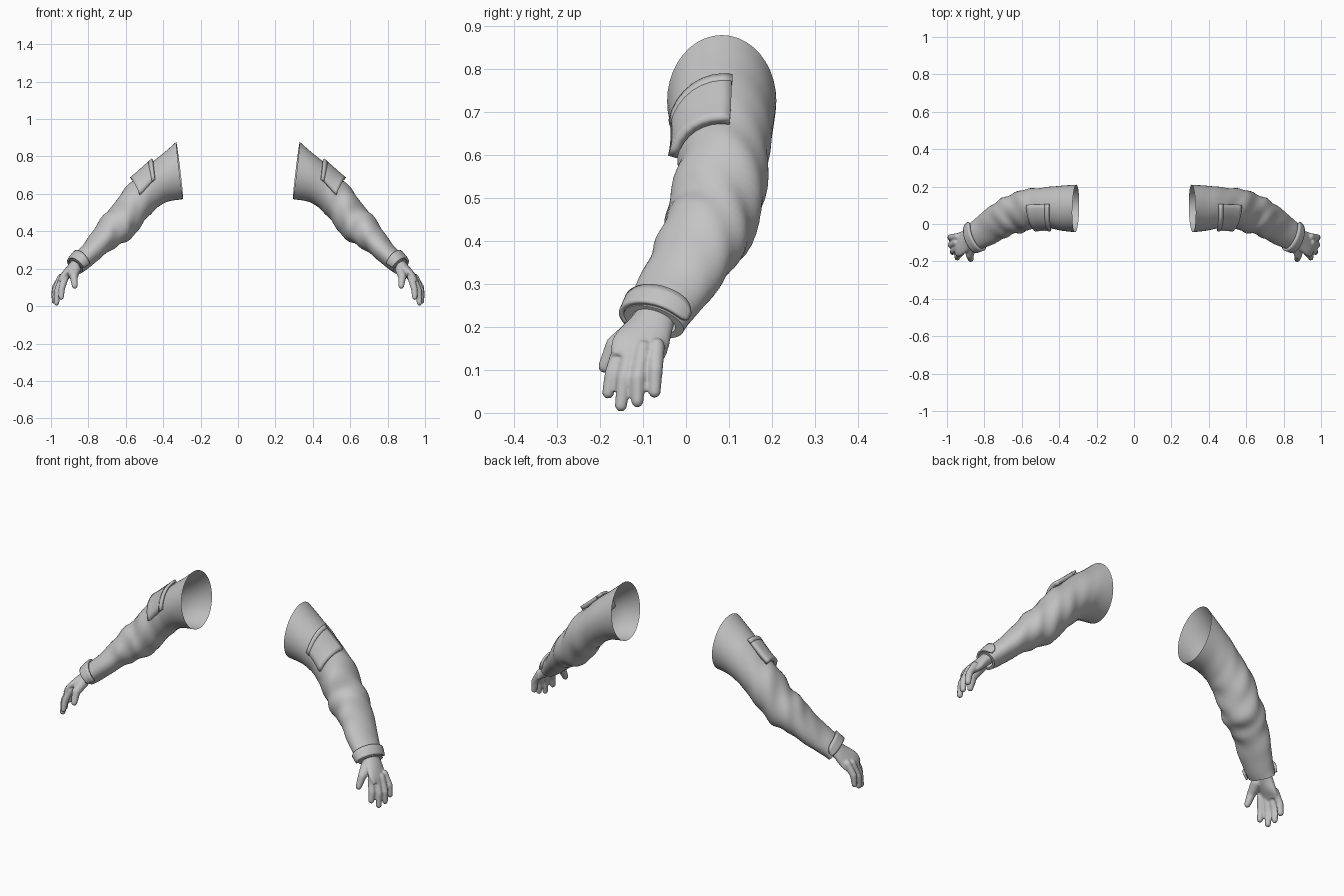
import bpy, bmesh
from math import sin, cos, pi, radians, exp
from mathutils import Vector

if "Cube" in bpy.data.objects:
    bpy.data.objects.remove(bpy.data.objects["Cube"])

grey = bpy.data.materials.new("plain_grey")
grey.use_nodes = True
colour = (0.55, 0.55, 0.55, 1)
grey.diffuse_color = colour
grey.node_tree.nodes["Principled BSDF"].inputs["Base Color"].default_value = colour

# Cross-sections: outer x, z, inner x, z, middle y, half width
SLEEVE = [
    (.33, .878, .293, .572, .083, .127),
    (.39, .825, .37, .56, .085, .121),
    (.46, .768, .42, .535, .088, .112),
    (.53, .70, .465, .495, .088, .106),
    (.60, .632, .515, .435, .08, .106),
    (.665, .545, .57, .365, .063, .108),
    (.72, .48, .635, .325, .037, .100),
    (.77, .41, .695, .29, .01, .095),
    (.82, .335, .757, .238, -.03, .088),
    (.87, .283, .81, .195, -.06, .078),
    (.90, .245, .835, .178, -.075, .074),
]
PALM = [
    (.88, .255, .83, .215, -.065, .045),
    (.905, .225, .862, .185, -.08, .052),
    (.937, .185, .888, .163, -.097, .062),
    (.957, .155, .915, .142, -.11, .066),
    (.965, .13, .935, .125, -.115, .060),
]


def spline(rows, s):
    """Smooth interpolation through the cross-section table."""
    last = len(rows) - 1
    i = min(int(max(s, 0)), last - 1)
    t = s - i
    p = [rows[min(max(i + k, 0), last)] for k in (-1, 0, 1, 2)]
    return [b + t * ((c - a) / 2 + t * (a - 2.5 * b + 2 * c - d / 2
            + t * (1.5 * (b - c) + (d - a) / 2))) for a, b, c, d in zip(*p)]


def section(rows, s):
    def mid(r):
        return Vector(((r[0] + r[2]) / 2, r[4], (r[1] + r[3]) / 2))
    r = spline(rows, s)
    top = len(rows) - 1
    tangent = mid(spline(rows, min(s + .4, top))) - mid(spline(rows, max(s - .4, 0)))
    up = Vector((r[0] - r[2], 0, r[1] - r[3])) / 2
    side = up.cross(tangent).normalized() * r[5]
    if side.y > 0:
        side = -side
    return mid(r), up, side


def surface(rows, s, angle, lift=0, folds=0):
    """Point on a limb; angle 0 is the outer edge, 90 degrees the front."""
    mid, up, side = section(rows, s)
    radial = up * cos(angle) + side * sin(angle)
    bump = sin(4.2 * s + 2 * sin(angle + .6)) * cos(angle * 2 + s)
    radial *= 1 + folds * bump * exp(-((s - 5.3) / 2.2) ** 2)
    return mid + radial + radial.normalized() * lift


def finish(name, bm, bevel=0, thickness=0, remesh=0, angle=60):
    bmesh.ops.recalc_face_normals(bm, faces=bm.faces[:])
    mesh = bpy.data.meshes.new(name)
    bm.to_mesh(mesh)
    bm.free()
    mesh.materials.append(grey)
    ob = bpy.data.objects.new(name, mesh)
    bpy.context.collection.objects.link(ob)
    if thickness:
        m = ob.modifiers.new("thickness", 'SOLIDIFY')
        m.thickness, m.offset = thickness, 0
    if bevel:
        m = ob.modifiers.new("soft_edge", 'BEVEL')
        m.width, m.segments = bevel, 2
    if remesh:
        m = ob.modifiers.new("fuse", 'REMESH')
        m.mode, m.voxel_size, m.use_smooth_shade = 'VOXEL', remesh, True
        m = ob.modifiers.new("relax", 'SMOOTH')
        m.factor, m.iterations = .5, 4
    m = ob.modifiers.new("other_arm", 'MIRROR')
    m.use_mirror_merge = False
    bpy.context.view_layer.objects.active = ob
    ob.select_set(True)
    bpy.ops.object.shade_smooth_by_angle(angle=radians(angle))
    ob.select_set(False)
    return ob


def grid(bm, point, nu, nv, wrap=False):
    """Quad sheet through point(u, v), optionally closed around v."""
    cols = nv if wrap else nv + 1
    v = [[bm.verts.new(point(i / nu, j / nv)) for j in range(cols)] for i in range(nu + 1)]
    for i in range(nu):
        for j in range(nv):
            k = (j + 1) % cols
            bm.faces.new((v[i][j], v[i + 1][j], v[i + 1][k], v[i][k]))
    return v


# Sleeve with cloth folds, open at the shoulder and tucked in at the wrist
bm = bmesh.new()
rings = grid(bm, lambda u, v: surface(SLEEVE, u * 10, v * 2 * pi, 0, .07), 60, 40, True)
centre = section(SLEEVE, 10)[0]
rim = rings[-1]
inner = [bm.verts.new(centre + (p.co - centre) * .72) for p in rim]
for j in range(len(rim)):
    k = (j + 1) % len(rim)
    bm.faces.new((rim[j], inner[j], inner[k], rim[k]))
finish("sleeve", bm)

# Patch pocket on the outer front of the upper sleeve
bm = bmesh.new()
grid(bm, lambda u, v: surface(SLEEVE, 2.0 + 1.5 * u, radians(-8 + 86 * v), .006 + .008 * u),
     8, 8)
finish("pocket", bm, thickness=.022, angle=40)

# Pocket flap hem along the upper edge
bm = bmesh.new()
grid(bm, lambda u, v: surface(SLEEVE, 1.93 + .25 * u, radians(-9 + 88 * v), .012), 2, 8)
finish("pocket_hem", bm, thickness=.014, angle=40)


# Wrist strap with a rounded tab
def strap_point(u, v):
    tip = max(0, (v - .8) / .2)
    half = .5 * (1 - .6 * tip ** 3)
    return surface(SLEEVE, 9.42 + (u - .5) * 2 * half, radians(125 - 195 * v), .007)


bm = bmesh.new()
grid(bm, strap_point, 4, 24)
finish("wrist_strap", bm, thickness=.012, angle=40)

# Hand: palm, fingers and thumb fused into one skin
bm = bmesh.new()
rings = grid(bm, lambda u, v: surface(PALM, u * 4, v * 2 * pi), 12, 20, True)
bm.faces.new(rings[0])
bm.faces.new(rings[-1])


def finger(points, radii):
    pts = [Vector(p) for p in points]
    for a, b, ra, rb in zip(pts, pts[1:], radii, radii[1:]):
        axis = b - a
        turn = axis.to_track_quat('Z', 'Y').to_matrix().to_4x4()
        turn.translation = (a + b) / 2
        bmesh.ops.create_cone(bm, cap_ends=True, segments=14, radius1=ra, radius2=rb,
                              depth=axis.length, matrix=turn)
    for p, r in zip(pts, radii):
        ball = bmesh.ops.create_uvsphere(bm, u_segments=14, v_segments=10, radius=r)
        bmesh.ops.translate(bm, verts=ball["verts"], vec=p)


FINGERS = [
    ((.925, -.152, .15), (.943, -.172, .09), (.945, -.181, .047)),
    ((.94, -.128, .15), (.966, -.144, .08), (.970, -.151, .017)),
    ((.95, -.10, .15), (.979, -.112, .08), (.982, -.113, .027)),
    ((.945, -.068, .155), (.978, -.071, .10), (.984, -.073, .049)),
]
for path in FINGERS:
    finger(path, (.019, .0175, .0145))
finger(((.868, -.115, .195), (.878, -.165, .158), (.873, -.189, .108)), (.028, .022, .0155))
finish("hand", bm, remesh=.005)
